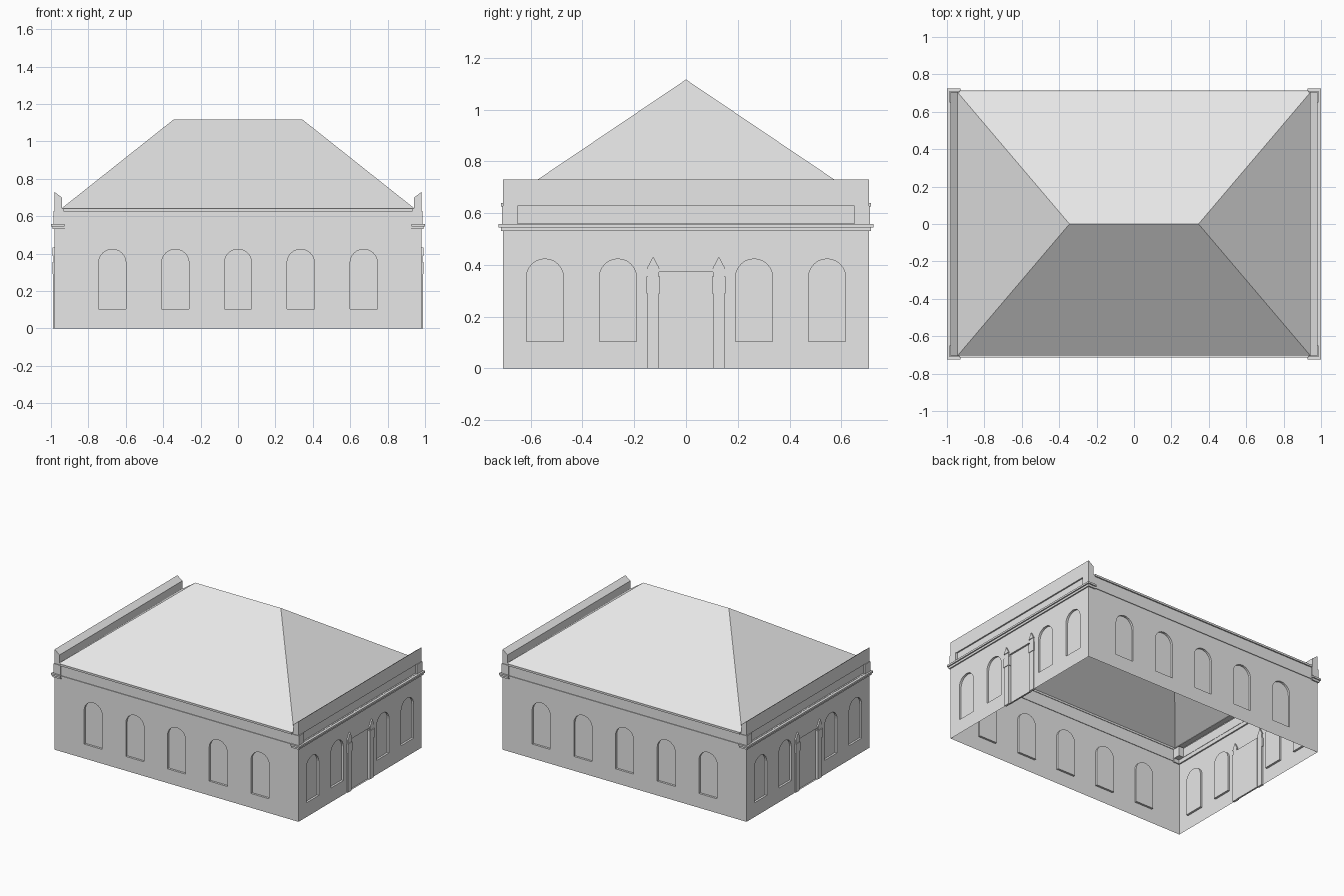
import bpy, bmesh, math
from mathutils import Vector

cube = bpy.data.objects.get("Cube")
if cube:
    bpy.data.objects.remove(cube, do_unlink=True)

stone = bpy.data.materials.new("pale_stone")
stone.use_nodes = True
stone.diffuse_color = (0.8, 0.8, 0.8, 1)
stone.node_tree.nodes["Principled BSDF"].inputs["Base Color"].default_value = (0.8, 0.8, 0.8, 1)

HX, HY, EAVE = 0.982, 0.706, 0.64      # half length, half width, eaves height


def finish(name, bm):
    mesh = bpy.data.meshes.new(name)
    bm.to_mesh(mesh)
    bm.free()
    mesh.materials.append(stone)
    obj = bpy.data.objects.new(name, mesh)
    bpy.context.collection.objects.link(obj)
    return obj


def prism(bm, base, offset):
    """Close a polygon swept along an offset."""
    a = [bm.verts.new(p) for p in base]
    b = [bm.verts.new(Vector(p) + Vector(offset)) for p in base]
    faces = [bm.faces.new(a), bm.faces.new(b)]
    for i in range(len(a)):
        j = (i + 1) % len(a)
        faces.append(bm.faces.new((a[i], a[j], b[j], b[i])))
    bmesh.ops.recalc_face_normals(bm, faces=faces)


def box(bm, x, y, z):
    base = [(x[0], y[0], z[0]), (x[1], y[0], z[0]), (x[1], y[1], z[0]), (x[0], y[1], z[0])]
    prism(bm, base, (0, 0, z[1] - z[0]))


def span(s, a, b):
    return tuple(sorted((s * a, s * b)))


def rect(u0, u1, z0, z1):
    return [(u0, z0), (u1, z0), (u1, z1), (u0, z1)]


def arch(c, r, z0=0.104, top=0.423, steps=12):
    curve = [(c + r * math.cos(math.pi * i / steps), top - r + r * math.sin(math.pi * i / steps))
             for i in range(steps + 1)]
    return [(c - r, z0), (c + r, z0)] + curve


def wall(name, outline, recesses, place, outward, notch=None):
    """Thin wall sheet with sunken panels; each recess is (loop, depth)."""
    bm = bmesh.new()
    edges = []
    for loop in [outline] + [r[0] for r in recesses]:
        vs = [bm.verts.new(place(u, z, 0)) for u, z in loop]
        edges += [bm.edges.new((vs[i - 1], vs[i])) for i in range(len(vs))]
    bmesh.ops.triangle_fill(bm, use_beauty=True, use_dissolve=False, edges=edges, normal=outward)
    for loop, depth in recesses + ([notch] if notch else []):
        front = [bm.verts.new(place(u, z, 0)) for u, z in loop]
        back = [bm.verts.new(place(u, z, depth)) for u, z in loop]
        bm.faces.new(back)
        for i in range(len(loop)):
            bm.faces.new((front[i - 1], front[i], back[i], back[i - 1]))
    bmesh.ops.remove_doubles(bm, verts=bm.verts, dist=0.0001)
    bmesh.ops.recalc_face_normals(bm, faces=bm.faces)
    biggest = max(bm.faces, key=lambda f: f.calc_area() * abs(f.normal.dot(outward)))
    if biggest.normal.dot(outward) < 0:
        bmesh.ops.reverse_faces(bm, faces=bm.faces)
    return finish(name, bm)


# Long walls with five arched windows each
for s, side in ((-1, "front"), (1, "back")):
    windows = [(arch(c, 0.073), 0.015) for c in (-0.672, -0.335, 0, 0.335, 0.672)]
    wall(side + "_wall", rect(-HX, HX, 0, EAVE), windows,
         lambda u, z, d, s=s: Vector((u, s * (HY - d), z)), Vector((0, s, 0)))

# End walls with four windows, a doorway and a sunken frieze panel
DOOR, DOOR_TOP = 0.105, 0.372
for s, side in ((1, "left"), (-1, "right")):
    recesses = [(arch(c, 0.072), 0.015) for c in (-0.545, -0.263, 0.263, 0.545)]
    recesses.append((rect(-0.65, 0.65, 0.56, 0.627), 0.01))
    outline = [(-HY, 0), (-DOOR, 0), (-DOOR, DOOR_TOP), (DOOR, DOOR_TOP),
               (DOOR, 0), (HY, 0), (HY, EAVE), (-HY, EAVE)]
    wall(side + "_wall", outline, recesses,
         lambda u, z, d, s=s: Vector((s * (HX - d), u, z)), Vector((s, 0, 0)),
         notch=(rect(-DOOR, DOOR, 0, DOOR_TOP), 0.012))

# Hipped roof
bm = bmesh.new()
ex, ey, rx, top = 0.945, HY, 0.345, 1.116
c = [bm.verts.new((x, y, EAVE)) for x, y in ((-ex, -ey), (ex, -ey), (ex, ey), (-ex, ey))]
r0, r1 = bm.verts.new((-rx, 0, top)), bm.verts.new((rx, 0, top))
for f in ((c[0], c[1], r1, r0), (c[1], c[2], r1), (c[2], c[3], r0, r1), (c[3], c[0], r0)):
    bm.faces.new(f)
finish("hipped_roof", bm)

# Parapets with inward sloping tops
bm = bmesh.new()
for s in (-1, 1):
    profile = [(0.942, EAVE), (HX, EAVE), (HX, 0.73), (0.942, 0.70)]
    prism(bm, [(s * x, -HY, z) for x, z in profile], (0, 2 * HY, 0))
finish("end_parapets", bm)

# Eaves moulding and string course along the long walls
bm = bmesh.new()
for s in (-1, 1):
    box(bm, (-0.932, 0.932), span(s, 0.702, 0.715), (0.626, EAVE))
    box(bm, (-0.932, 0.932), span(s, 0.702, 0.711), (0.537, 0.553))
finish("eaves_mouldings", bm)

# Stepped cornice on the ends, returning round the corners, with frieze blocks above
cornice, blocks = bmesh.new(), bmesh.new()
for sx in (-1, 1):
    for reach, z in ((0.018, (0.545, 0.558)), (0.009, (0.530, 0.545))):
        box(cornice, span(sx, 0.972, HX + reach), (-HY - reach, HY + reach), z)
        for sy in (-1, 1):
            box(cornice, span(sx, 0.928, 0.972), span(sy, 0.698, HY + reach), z)
    for sy in (-1, 1):
        box(blocks, span(sx, 0.932, 0.987), span(sy, 0.65, 0.711), (0.558, 0.628))
finish("end_cornices", cornice)
finish("corner_frieze_blocks", blocks)

# Door pilasters: shaft, capital, neck and pointed cap
bm = bmesh.new()
for sx in (-1, 1):
    for y in (-0.127, 0.127):
        for half, out, z in ((0.022, 0.988, (0, 0.29)), (0.026, 0.992, (0.29, 0.355)),
                             (0.020, 0.987, (0.355, 0.387))):
            box(bm, span(sx, 0.972, out), (y - half, y + half), z)
        tip = [(sx * 0.972, y - 0.024, 0.387), (sx * 0.972, y + 0.024, 0.387), (sx * 0.972, y, 0.432)]
        prism(bm, tip, (sx * 0.02, 0, 0))
finish("door_pilasters", bm)
